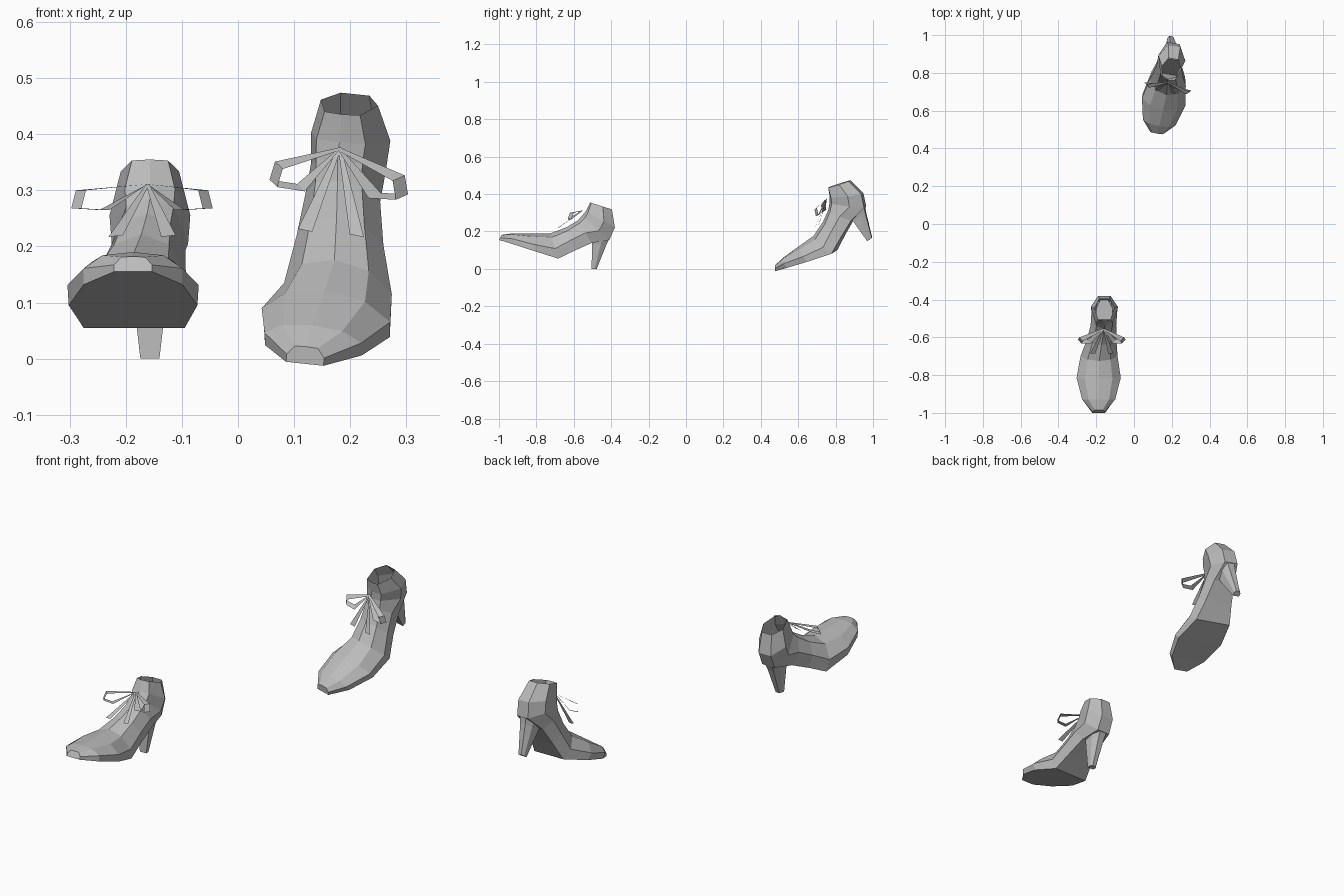
import bpy, bmesh, math
from mathutils import Vector, Euler

if "Cube" in bpy.data.objects:
    bpy.data.objects.remove(bpy.data.objects["Cube"], do_unlink=True)

grey = bpy.data.materials.new("plain_grey")
grey.use_nodes = True
colour = (0.5, 0.5, 0.5, 1)
grey.diffuse_color = colour
grey.node_tree.nodes["Principled BSDF"].inputs["Base Color"].default_value = colour

PIVOT = Vector((0, -0.4525, 0.3375))  # centre of the ankle opening


def finish(name, bm, place, solid=True):
    """Mirror, place and store one part of a shoe."""
    side, loc, rot = place
    m = Euler(rot).to_matrix()
    for v in bm.verts:
        p = v.co - PIVOT
        p.x *= side
        v.co = m @ p + Vector(loc)
    if solid:
        bmesh.ops.recalc_face_normals(bm, faces=bm.faces[:])
    me = bpy.data.meshes.new(name)
    bm.to_mesh(me)
    bm.free()
    me.materials.append(grey)
    ob = bpy.data.objects.new(name, me)
    bpy.context.scene.collection.objects.link(ob)


def loft(bm, rings, cap_start=True, cap_end=True):
    rows = [[bm.verts.new(p) for p in r] for r in rings]
    n = len(rows[0])
    for a, b in zip(rows, rows[1:]):
        for i in range(n):
            j = (i + 1) % n
            bm.faces.new((a[i], a[j], b[j], b[i]))
    if cap_start:
        bm.faces.new(rows[0])
    if cap_end:
        bm.faces.new(rows[-1])


# Sections from toe to opening:
# x centre, sole y z, top y z, half width, sole width factor, side height, shoulder height
SECTIONS = [
    (-.030, -1.00, .155, -.985, .182, .034, 1.0, .45, .97),
    (-.030, -.925, .132, -.930, .190, .088, 1.0, .50, .90),
    (-.030, -.810, .095, -.820, .190, .117, .98, .38, .82),
    (-.028, -.683, .055, -.725, .190, .098, .92, .40, .84),
    (-.015, -.595, .098, -.640, .222, .079, .88, .45, .85),
    (-.005, -.505, .138, -.580, .258, .068, .80, .45, .88),
    (0, -.410, .155, -.555, .285, .068, .50, .38, .90),
    (0, -.380, .222, -.535, .310, .072, .45, .38, .92),
    (0, -.396, .318, -.512, .355, .052, .50, .42, .95),
]


def section(x, by, bz, ty, tz, w, k, side, shoulder):
    def at(u, t):
        return (x + u * w, by + (ty - by) * t, bz + (tz - bz) * t)
    return [at(-k, 0), at(-1, side), at(-.62, shoulder), at(0, 1),
            at(.62, shoulder), at(1, side), at(k, 0)]


def ribbon(bm, pts):
    """Strip through (centre, width vector) pairs."""
    pairs = [(bm.verts.new(Vector(p)), bm.verts.new(Vector(p) + Vector(w))) for p, w in pts]
    for (a, b), (c, d) in zip(pairs, pairs[1:]):
        bm.faces.new((a, b, d, c))


def shoe(prefix, place):
    # Upper and sole, open at the ankle
    bm = bmesh.new()
    loft(bm, [section(*s) for s in SECTIONS], True, False)
    finish(prefix + "_shoe_body", bm, place)

    # Tapered heel
    bm = bmesh.new()
    rings = []
    for z, front, back, w in ((.175, -.505, -.402, .042), (.13, -.502, -.425, .032),
                              (0, -.505, -.477, .017)):
        mid = front + (back - front) * .6
        rings.append([(-w, front, z), (w, front, z), (w, mid, z),
                      (w * .5, back, z), (-w * .5, back, z), (-w, mid, z)])
    loft(bm, rings)
    finish(prefix + "_heel", bm, place)

    # Bow loops and hanging ends
    bm = bmesh.new()
    knot = (-.004, -.552, .311)
    for s, reach in ((-1, .140), (1, .112)):
        w = (-s * .018, -.02, 0)
        ribbon(bm, [(knot, (0, -.01, 0)),
                    ((s * (reach - .008), -.600, .300), w),
                    ((s * reach, -.612, .268), w),
                    ((s * (reach - .05), -.612, .265), w),
                    (knot, (0, -.01, 0))])
    for x in (-.062, .032):
        ribbon(bm, [((knot[0] - .003, knot[1], knot[2]), (.006, 0, 0)),
                    ((x - .012, -.685, .217), (.026, 0, .003))])
    finish(prefix + "_bow", bm, place, False)


shoe("right", (1, (-.157, -.4525, .3375), (0, 0, 0)))
shoe("left", (-1, (.197, .818, .455),
              (math.radians(35), math.radians(6), math.radians(-10))))
